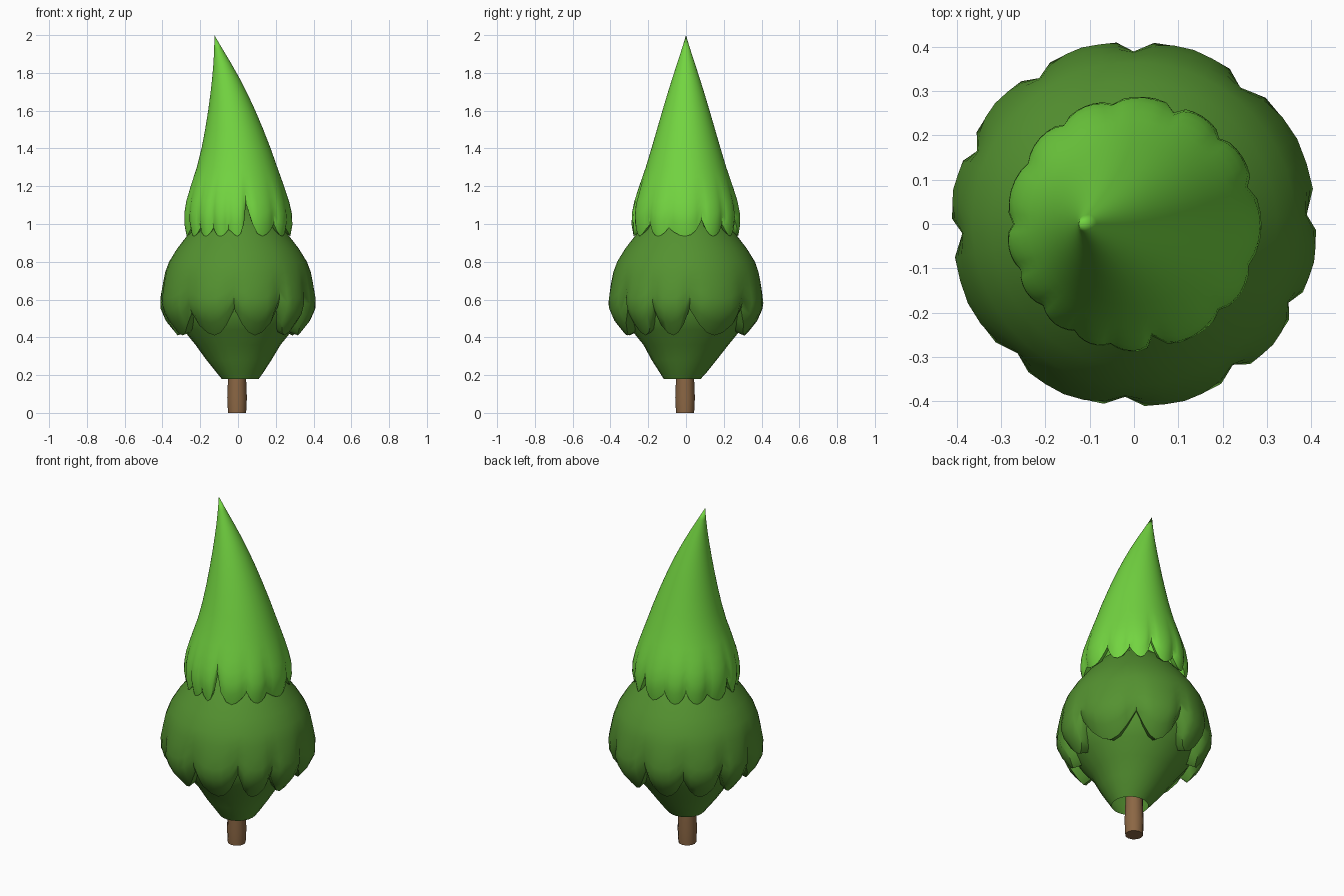
import bpy, bmesh, math

if "Cube" in bpy.data.objects:
    bpy.data.objects.remove(bpy.data.objects["Cube"])


def material(name, rgb):
    m = bpy.data.materials.new(name)
    m.diffuse_color = (*rgb, 1)
    m.use_nodes = True
    m.node_tree.nodes["Principled BSDF"].inputs["Base Color"].default_value = m.diffuse_color
    return m


BRIGHT = material("bright leaf green", (0.17, 0.66, 0.052))
DEEP = material("deep leaf green", (0.089, 0.287, 0.03))
BARK = material("bark brown", (0.26, 0.135, 0.058))


def loft(name, rings, mat, angle=40, cap_bottom=False):
    """Skin rings of equally many points, bottom to top, into a smooth object."""
    bm = bmesh.new()
    rows = [[bm.verts.new(p) for p in ring] for ring in rings]
    n = len(rows[0])
    for a, b in zip(rows, rows[1:]):
        for i in range(n):
            j = (i + 1) % n
            bm.faces.new((a[i], a[j], b[j], b[i]))
    if cap_bottom:
        bm.faces.new(rows[0][::-1])
    bmesh.ops.remove_doubles(bm, verts=bm.verts, dist=0.0005)
    me = bpy.data.meshes.new(name)
    bm.to_mesh(me)
    bm.free()
    me.materials.append(mat)
    ob = bpy.data.objects.new(name, me)
    bpy.context.collection.objects.link(ob)
    bpy.ops.object.select_all(action='DESELECT')
    ob.select_set(True)
    bpy.context.view_layer.objects.active = ob
    bpy.ops.object.shade_smooth_by_angle(angle=math.radians(angle))
    return ob


def sample(profile, z):
    """Radius and centre x at height z from (z, radius, centre x) points."""
    if z <= profile[0][0]:
        return profile[0][1:]
    for a, b in zip(profile, profile[1:]):
        if z <= b[0]:
            f = (z - a[0]) / (b[0] - a[0])
            return tuple(a[k] + (b[k] - a[k]) * f for k in (1, 2))
    return profile[-1][1:]


def skirt(name, profile, notches, tip_z, join_z, dent, lip, mat, steps=6):
    """Foliage tier with a scalloped hem; notches are (degrees, height)."""
    columns = []
    for k, (a0, z0) in enumerate(notches):
        a1, z1 = notches[(k + 1) % len(notches)]
        if k == len(notches) - 1:
            a1 += 360
        for s in range(steps):
            f = s / steps
            tooth = math.sin(math.pi * f) ** 0.8 if s else 0.0
            base = z0 + (z1 - z0) * f
            columns.append((math.radians(a0 + (a1 - a0) * f), tooth,
                            base + (tip_z - base) * tooth))
    rings = []

    def ring(u, inset=0.0, lift=0.0):
        pts = []
        for a, tooth, hem in columns:
            z = hem + (join_z - hem) * u
            r, cx = sample(profile, z)
            r -= dent * (1 - tooth) * (1 - u) ** 2 + inset
            pts.append((cx + r * math.cos(a), r * math.sin(a), z + lift))
        rings.append(pts)

    ring(0, lip, 0.02)                       # turned-under edge
    for i in range(7):
        ring(i / 6)
    for z, r, cx in profile:                 # plain rings above the scallops
        if z > join_z + 0.01:
            rings.append([(cx + r * math.cos(a), r * math.sin(a), z)
                          for a, _, _ in columns])
    return loft(name, rings, mat, 50)


def circle(z, r, cx, cy, n):
    return [(cx + r * math.cos(2 * math.pi * i / n),
             cy + r * math.sin(2 * math.pi * i / n), z) for i in range(n)]


# Trunk
loft("trunk", [circle(z, r, -0.005, -0.005, 12) for z, r in
               ((0, 0.048), (0.08, 0.052), (0.18, 0.048), (0.5, 0.045))],
     BARK, cap_bottom=True)

# Funnel-shaped underside of the foliage, open at the bottom
loft("lower_foliage", [circle(z, r, cx, cy, 24) for z, r, cx, cy in (
    (0.18, 0.098, 0.012, -0.02), (0.215, 0.125, 0.01, -0.015),
    (0.28, 0.172, 0.005, -0.01), (0.36, 0.225, 0, 0), (0.44, 0.29, 0, 0),
    (0.52, 0.335, 0, 0), (0.6, 0.345, 0, 0))], DEEP)

# Round middle tier
skirt("middle_foliage",
      [(0.41, 0.325, 0), (0.46, 0.37, 0), (0.52, 0.408, 0), (0.58, 0.42, 0),
       (0.66, 0.405, 0), (0.74, 0.388, 0), (0.8, 0.365, 0), (0.87, 0.322, 0),
       (0.94, 0.268, 0), (1.02, 0.2, 0), (1.1, 0.1, 0), (1.12, 0, 0)],
      [(-132, 0.53), (-93, 0.55), (-55, 0.57), (-27, 0.54), (3, 0.55),
       (52, 0.55), (90, 0.56), (123, 0.53), (155, 0.55), (183, 0.57)],
      0.41, 0.8, 0.045, 0.05, DEEP)

# Tall bent tip
skirt("top_foliage",
      [(0.94, 0.277, 0), (0.98, 0.287, 0), (1.03, 0.29, 0),
       (1.1, 0.28, -0.003), (1.2, 0.248, -0.004), (1.3, 0.213, -0.005),
       (1.4, 0.183, -0.01), (1.5, 0.154, -0.02), (1.6, 0.125, -0.033),
       (1.69, 0.098, -0.048), (1.77, 0.073, -0.064), (1.85, 0.047, -0.083),
       (1.93, 0.021, -0.105), (2.0, 0, -0.125)],
      [(-138, 0.98), (-119, 0.98), (-101, 0.97), (-80, 1.11), (-45, 1.0),
       (-20, 0.98), (18, 1.02), (45, 1.0), (70, 1.05), (100, 0.99),
       (125, 1.0), (150, 0.98), (180, 1.02), (202, 0.98)],
      0.935, 1.3, 0.02, 0.03, BRIGHT)
